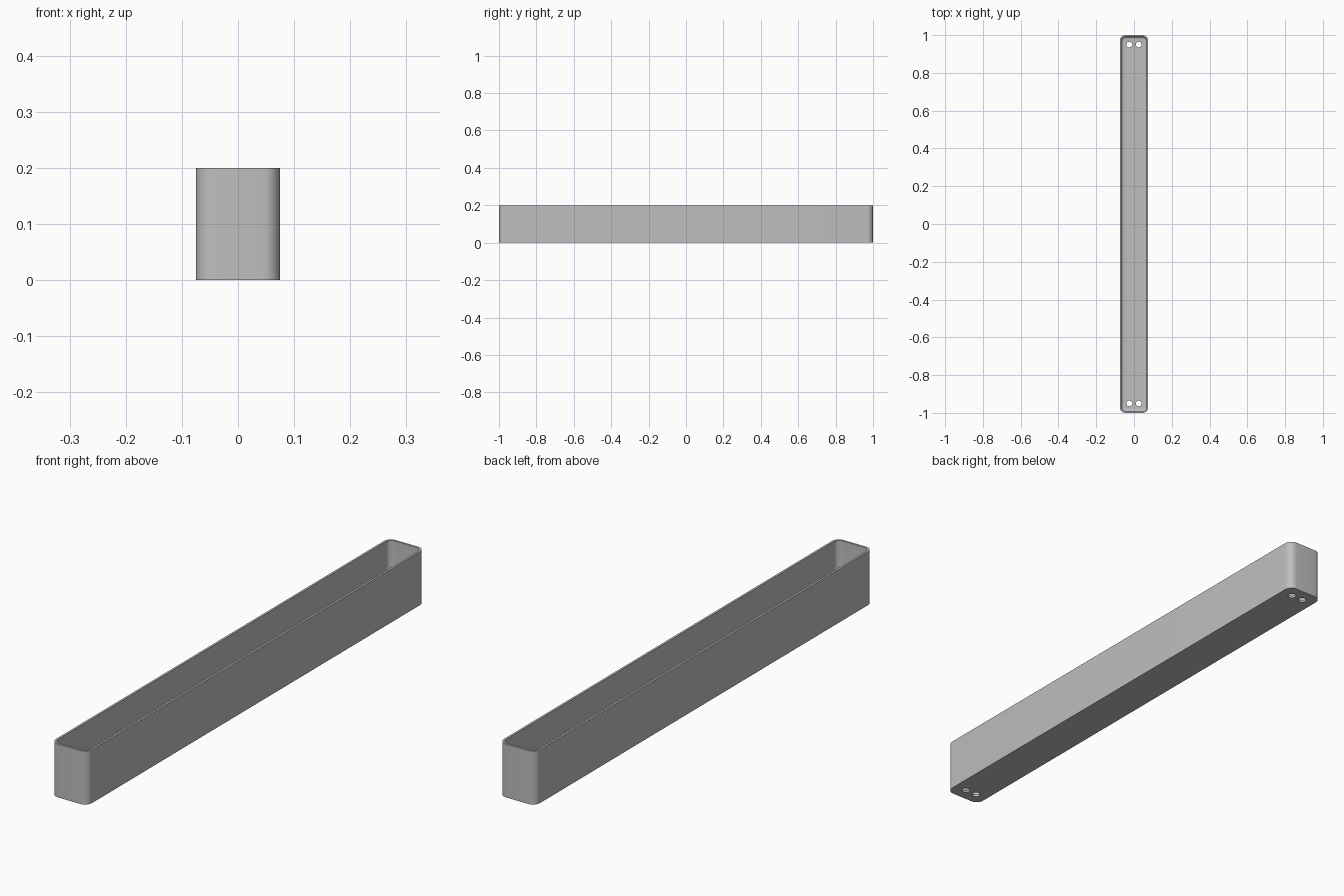
import bpy, bmesh
from math import sin, cos, pi, radians

cube = bpy.data.objects.get("Cube")
if cube:
    bpy.data.objects.remove(cube, do_unlink=True)

HALF_W, HALF_L, HEIGHT = 0.075, 1.0, 0.2
CORNER, WALL, FLOOR, FILLET = 0.03, 0.008, 0.008, 0.014
CORNER_STEPS, FILLET_STEPS = 10, 6

grey = bpy.data.materials.new("matte grey")
grey.use_nodes = True
colour = (0.52, 0.52, 0.52, 1)
grey.diffuse_color = colour
grey.node_tree.nodes["Principled BSDF"].inputs["Base Color"].default_value = colour


def ring(bm, inset, z):
    """Rounded rectangle of vertices, inset from the outer outline."""
    r = CORNER - inset
    cx, cy = HALF_W - CORNER, HALF_L - CORNER
    verts = []
    for q, (sx, sy) in enumerate([(1, 1), (-1, 1), (-1, -1), (1, -1)]):
        for i in range(CORNER_STEPS + 1):
            a = (q + i / CORNER_STEPS) * pi / 2
            verts.append(bm.verts.new((sx * cx + r * cos(a), sy * cy + r * sin(a), z)))
    return verts


def finish(name, bm):
    bmesh.ops.recalc_face_normals(bm, faces=bm.faces)
    mesh = bpy.data.meshes.new(name)
    bm.to_mesh(mesh)
    bm.free()
    mesh.materials.append(grey)
    obj = bpy.data.objects.new(name, mesh)
    bpy.context.collection.objects.link(obj)
    return obj


# Trough: outer wall, rim, inner wall and rounded inner floor edge
bm = bmesh.new()
sections = [(0, 0), (0, HEIGHT), (WALL, HEIGHT)]
for i in range(FILLET_STEPS + 1):
    a = i / FILLET_STEPS * pi / 2
    sections.append((WALL + FILLET * (1 - cos(a)), FLOOR + FILLET * (1 - sin(a))))
rings = [ring(bm, *s) for s in sections]
for low, high in zip(rings, rings[1:]):
    for i in range(len(low)):
        j = (i + 1) % len(low)
        bm.faces.new((low[i], low[j], high[j], high[i]))
bm.faces.new(rings[0])
bm.faces.new(rings[-1])
trough = finish("trough", bm)

# Screw holes: a pair through the floor at each end
bm = bmesh.new()
for sx in (-1, 1):
    for sy in (-1, 1):
        made = bmesh.ops.create_cone(bm, cap_ends=True, segments=32,
                                     radius1=0.015, radius2=0.015, depth=0.06)
        bmesh.ops.translate(bm, verts=made["verts"], vec=(sx * 0.025, sy * 0.95, 0))
cutter = finish("screw_hole_cutter", bm)
cutter.hide_render = True

bpy.ops.object.select_all(action="DESELECT")
bpy.context.view_layer.objects.active = trough
trough.select_set(True)
cut = trough.modifiers.new("screw holes", "BOOLEAN")
cut.operation = "DIFFERENCE"
cut.solver = "EXACT"
cut.object = cutter
bpy.ops.object.modifier_apply(modifier=cut.name)
bpy.data.objects.remove(cutter, do_unlink=True)
bpy.ops.object.shade_smooth_by_angle(angle=radians(30))
